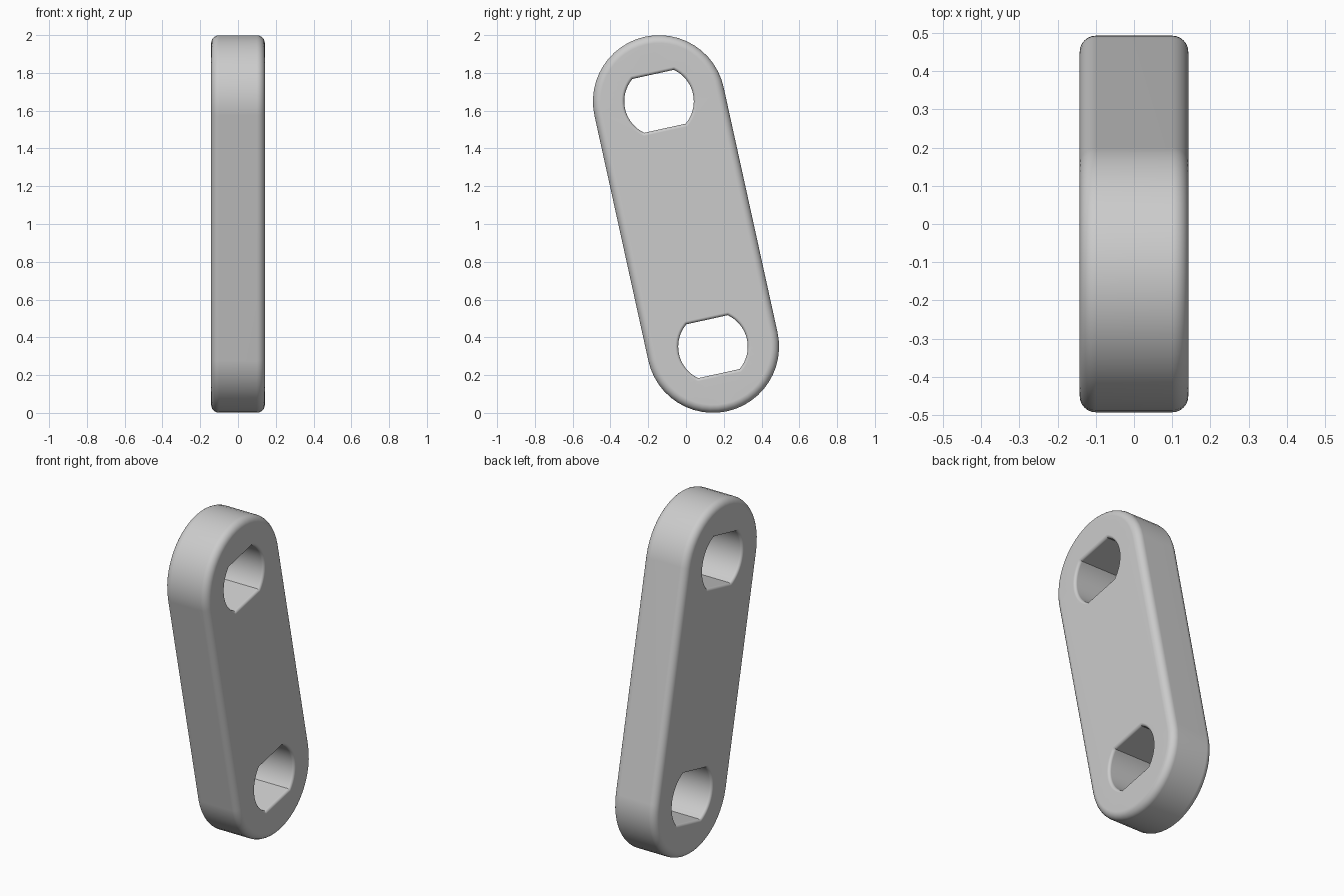
import bpy, bmesh
from math import sin, cos, asin, pi, radians

cube = bpy.data.objects.get("Cube")
if cube:
    bpy.data.objects.remove(cube, do_unlink=True)

TILT = radians(12.4)      # lean of the link toward the front
HALF = 0.142              # half thickness
REACH = 0.665             # middle to each hole centre
R_END, R_HOLE, FLAT = 0.35, 0.184, 0.146
ARC, FILLET = 24, 6


def outline(arcs):
    """Join arcs (u, v, radius, start, end) into one loop in the link's plane."""
    pts = []
    for u, v, r, a, b in arcs:
        for i in range(ARC + 1):
            t = a + (b - a) * i / ARC
            pts.append((u + r * cos(t), v + r * sin(t)))
    return pts


def rim(grow):
    r = R_END + grow
    return outline([(0, REACH, r, 0, pi), (0, -REACH, r, pi, 2 * pi)])


def hole(v):
    # Round hole with two flats across the link
    def shape(grow):
        r = R_HOLE - grow
        a = asin((FLAT - grow) / r)
        return outline([(0, v, r, -a, a), (0, v, r, pi - a, pi + a)])
    return shape


def wall(bm, shape, fillet):
    """Build a wall with filleted rims; return its two open border loops."""
    steps = [i * pi / 2 / FILLET for i in range(FILLET + 1)]
    levels = [(HALF - fillet * (1 - cos(t)), fillet * (1 - sin(t))) for t in steps]
    levels += [(-x, inset) for x, inset in reversed(levels)]
    rings = []
    for x, inset in levels:
        rings.append([bm.verts.new((x, u * cos(TILT) - v * sin(TILT),
                                    1 + u * sin(TILT) + v * cos(TILT)))
                      for u, v in shape(-inset)])
    n = len(rings[0])
    for a, b in zip(rings, rings[1:]):
        for i in range(n):
            j = (i + 1) % n
            bm.faces.new((a[i], a[j], b[j], b[i]))
    return [[bm.edges.get((ring[i], ring[(i + 1) % n])) for i in range(n)]
            for ring in (rings[0], rings[-1])]


# Link plate: outer wall, two hole walls, then the flat sides
bm = bmesh.new()
borders = [wall(bm, rim, 0.042)]
borders += [wall(bm, hole(v), 0.016) for v in (REACH, -REACH)]
for side, sign in ((0, 1), (1, -1)):
    edges = [e for b in borders for e in b[side]]
    bmesh.ops.triangle_fill(bm, edges=edges, use_beauty=True, normal=(sign, 0, 0))
bmesh.ops.recalc_face_normals(bm, faces=bm.faces[:])
mesh = bpy.data.meshes.new("link_plate")
bm.to_mesh(mesh)
bm.free()
link = bpy.data.objects.new("link_plate", mesh)
bpy.context.collection.objects.link(link)

# Plain grey material
grey = bpy.data.materials.new("light_grey")
grey.use_nodes = True
colour = (0.6, 0.6, 0.6, 1)
grey.diffuse_color = colour
grey.node_tree.nodes["Principled BSDF"].inputs["Base Color"].default_value = colour
mesh.materials.append(grey)

# Smooth rounded edges, crisp flats
bpy.ops.object.select_all(action="DESELECT")
link.select_set(True)
bpy.context.view_layer.objects.active = link
bpy.ops.object.shade_smooth_by_angle(angle=radians(30))
normals = link.modifiers.new("flat_side_normals", "WEIGHTED_NORMAL")
normals.keep_sharp = True
